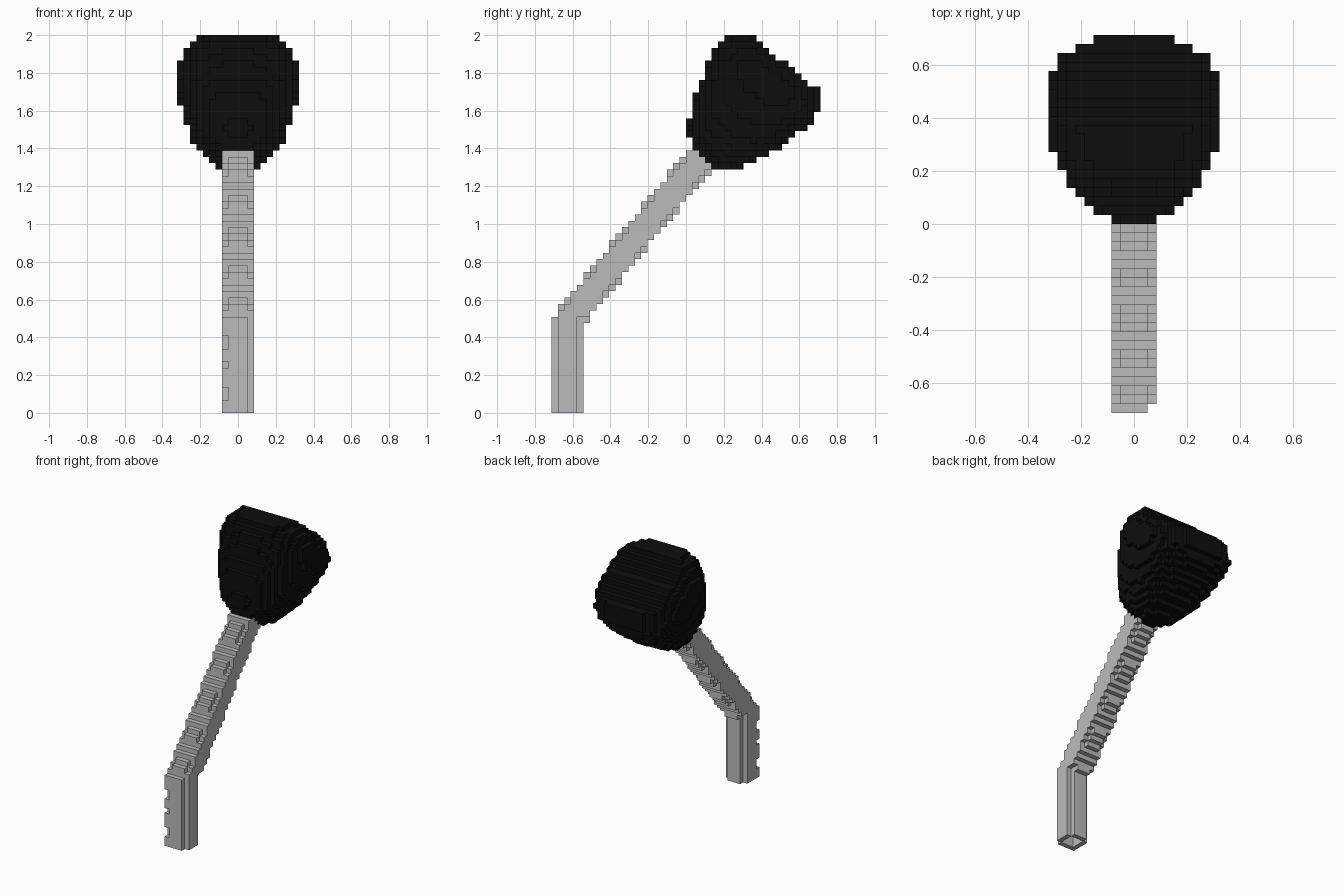
import bpy
import bmesh
from mathutils import Vector

cube = bpy.data.objects.get("Cube")
if cube:
    bpy.data.objects.remove(cube, do_unlink=True)

# Grid of small blocks: x is centred, y and z count from the front and the floor
ROWS, DEPTH = 59, 42
SIZE = 2 / ROWS
AXIS = Vector((0.634, 0.773))        # tilted direction in the y-z plane
SIDE = Vector((0.773, -0.634))
HEAD_BASE = Vector((23.73, 39.71))
# Head outline: distance along the axis, radius
PROFILE = [(-0.3, 1.6), (0.3, 2.8), (2.1, 4.9), (4.8, 6.5), (6.8, 7.4),
           (9, 8.05), (12, 8.9), (15, 9.5), (17, 9.3), (19.65, 7.4)]
NOTCHES = (2, 3, 7, 10, 11)
LEG_TOP = 15


def make_material(name, value):
    mat = bpy.data.materials.new(name)
    mat.use_nodes = True
    color = (value, value, value, 1)
    mat.diffuse_color = color
    bsdf = mat.node_tree.nodes["Principled BSDF"]
    bsdf.inputs["Base Color"].default_value = color
    bsdf.inputs["Roughness"].default_value = 0.8
    return mat


def head_radius(t):
    for (t0, r0), (t1, r1) in zip(PROFILE, PROFILE[1:]):
        if t0 <= t <= t1:
            return r0 + (r1 - r0) * (t - t0) / (t1 - t0)
    return 0


def in_head(x, y, z):
    rel = Vector((y + 0.5, z + 0.5)) - HEAD_BASE
    radius = head_radius(rel.dot(AXIS))
    return abs(x) ** 3 + abs(rel.dot(SIDE)) ** 3 <= radius ** 3


def in_leg(x, y, z):
    if z >= LEG_TOP or y > 4 or abs(x) > 2:
        return False
    if abs(x) == 2 and y == 4:
        return False
    if y == 0 and (x == 2 or (x == -2 and z in NOTCHES)):
        return False
    return not (abs(x) < 2 and 0 < y < 4)


def in_arm(x, y, z):
    if abs(x) > 2 or y < 1 or (y < 5 and z < LEG_TOP):
        return False
    offset = abs(z + 0.5 - 1.22 * (y + 0.5) - 11.3) / 1.578
    limit = 1.95 if abs(x) == 2 else 2.35
    hollow = abs(x) < 2 and offset < 1.3
    rel = Vector((y + 0.5, z + 0.5)) - HEAD_BASE
    return offset <= limit and not hollow and rel.dot(AXIS) < 1.5


def build_blocks(name, cells, solid, mat):
    """Join the exposed faces of all blocks into one flat-shaded mesh."""
    bm = bmesh.new()
    corners = {}

    def corner(p):
        if p not in corners:
            corners[p] = bm.verts.new(((p[0] - 0.5) * SIZE,
                                       (p[1] - DEPTH / 2) * SIZE, p[2] * SIZE))
        return corners[p]

    for cell in cells:
        for axis in range(3):
            a, b = (axis + 1) % 3, (axis + 2) % 3
            for step in (0, 1):
                near = list(cell)
                near[axis] += 2 * step - 1
                if tuple(near) in solid:
                    continue
                loop = []
                for da, db in ((0, 0), (1, 0), (1, 1), (0, 1)):
                    p = list(cell)
                    p[axis] += step
                    p[a] += da
                    p[b] += db
                    loop.append(corner(tuple(p)))
                bm.faces.new(loop if step else loop[::-1])
    mesh = bpy.data.meshes.new(name)
    bm.to_mesh(mesh)
    bm.free()
    mesh.materials.append(mat)
    obj = bpy.data.objects.new(name, mesh)
    bpy.context.collection.objects.link(obj)
    return obj


grid = [(x, y, z) for x in range(-10, 11) for y in range(DEPTH) for z in range(ROWS)]
head = {c for c in grid if in_head(*c)}
leg = {c for c in grid if in_leg(*c)}
arm = {c for c in grid if in_arm(*c)} - head - leg
everything = head | leg | arm

grey = make_material("tube grey", 0.5)
black = make_material("head black", 0.004)

# Upright hollow tube, tilted tube, and flared head
build_blocks("upright_tube", sorted(leg), everything, grey)
build_blocks("tilted_tube", sorted(arm), everything, grey)
build_blocks("flared_head", sorted(head), everything, black)
